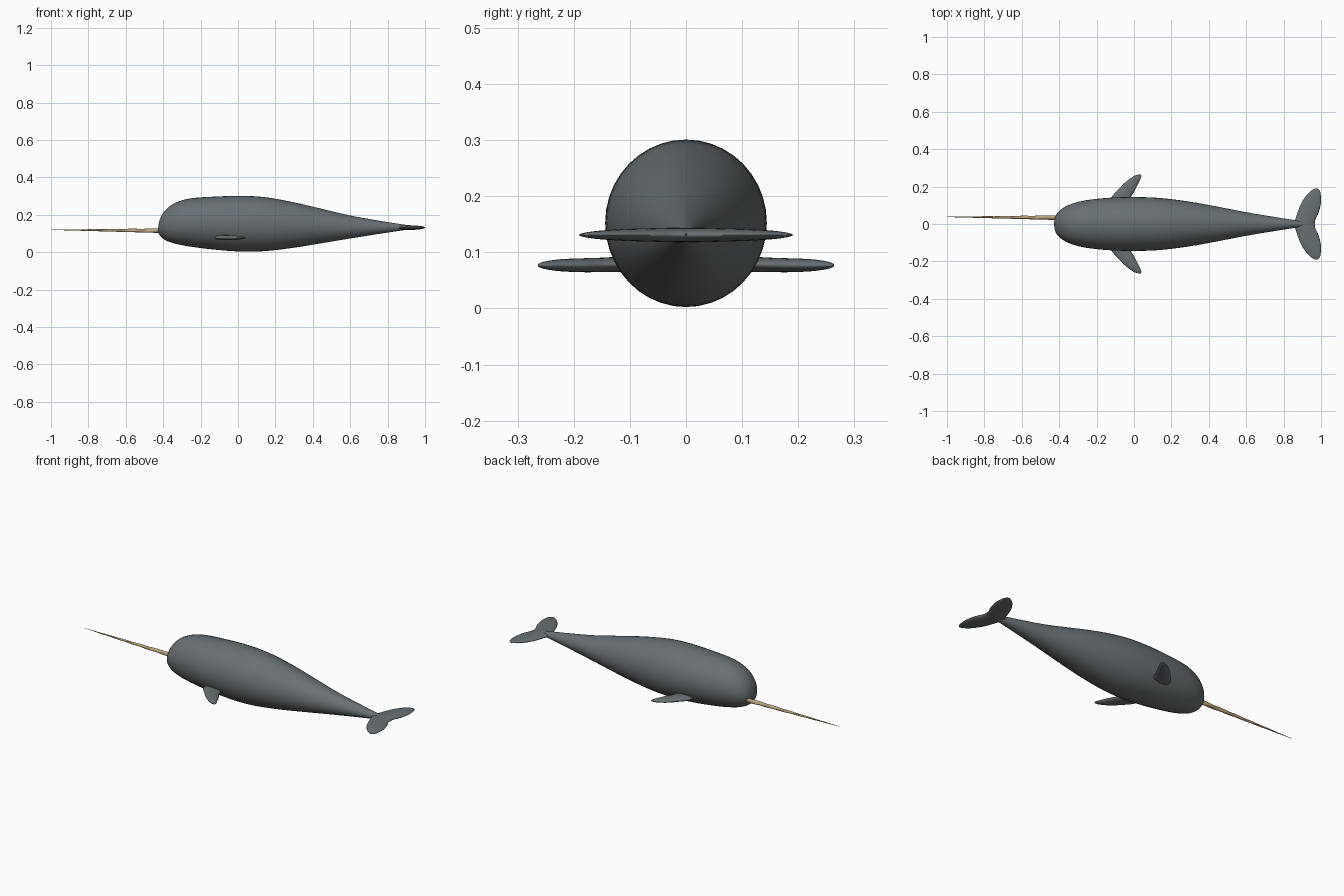
import bpy, bmesh, math
from mathutils import Vector

if "Cube" in bpy.data.objects:
    bpy.data.objects.remove(bpy.data.objects["Cube"])


def material(name, rgb):
    m = bpy.data.materials.new(name)
    m.diffuse_color = (*rgb, 1)
    m.use_nodes = True
    m.node_tree.nodes["Principled BSDF"].inputs["Base Color"].default_value = m.diffuse_color
    return m


GREY = material("slate grey skin", (0.14, 0.16, 0.17))
IVORY = material("aged ivory", (0.50, 0.39, 0.22))


def smooth_rows(rows, steps):
    """Catmull-Rom interpolation of a short table of sections."""
    out = []
    for i in range(len(rows) - 1):
        p = [rows[max(0, min(len(rows) - 1, i + k))] for k in (-1, 0, 1, 2)]
        for s in range(steps):
            t = s / steps
            out.append([0.5 * (2 * b + (c - a) * t + (2*a - 5*b + 4*c - d) * t * t
                               + (3*b - a - 3*c + d) * t ** 3) for a, b, c, d in zip(*p)])
    return out + [list(rows[-1])]


def loft(name, rings, mat, angle=60):
    """Skin closed rings of points and cap both ends."""
    bm = bmesh.new()
    loops = [[bm.verts.new(p) for p in ring] for ring in rings]
    n = len(loops[0])
    for a, b in zip(loops, loops[1:]):
        for k in range(n):
            bm.faces.new((a[k], a[(k + 1) % n], b[(k + 1) % n], b[k]))
    for loop in (loops[0], loops[-1]):
        c = bm.verts.new(sum((v.co for v in loop), Vector()) / n)
        for k in range(n):
            bm.faces.new((loop[k], loop[(k + 1) % n], c))
    bmesh.ops.recalc_face_normals(bm, faces=bm.faces)
    me = bpy.data.meshes.new(name)
    bm.to_mesh(me)
    bm.free()
    me.materials.append(mat)
    ob = bpy.data.objects.new(name, me)
    bpy.context.collection.objects.link(ob)
    bpy.ops.object.select_all(action='DESELECT')
    ob.select_set(True)
    bpy.context.view_layer.objects.active = ob
    bpy.ops.object.shade_smooth_by_angle(angle=math.radians(angle))
    return ob


def turn(n):
    return [2 * math.pi * k / n for k in range(n)]


# Body: x, bottom z, top z, half width
body = [
    (-0.427, 0.117, 0.125, 0.004), (-0.423, 0.097, 0.157, 0.032),
    (-0.41, 0.080, 0.193, 0.058), (-0.38, 0.060, 0.233, 0.085),
    (-0.33, 0.044, 0.266, 0.109), (-0.25, 0.029, 0.288, 0.128),
    (-0.12, 0.013, 0.297, 0.141), (0.02, 0.003, 0.301, 0.144),
    (0.15, 0.006, 0.293, 0.138), (0.30, 0.024, 0.266, 0.119),
    (0.45, 0.048, 0.231, 0.092), (0.60, 0.073, 0.196, 0.063),
    (0.75, 0.097, 0.169, 0.038), (0.87, 0.115, 0.150, 0.019),
    (0.93, 0.124, 0.141, 0.010), (0.965, 0.131, 0.134, 0.002),
]
loft("body", [[(x, w * math.cos(a), (lo + hi) / 2 + (hi - lo) / 2 * math.sin(a))
               for a in turn(40)] for x, lo, hi, w in smooth_rows(body, 4)], GREY)


# Fins: span y, leading x, trailing x, centre z, half thickness
def fin(name, table, side):
    rings = [[((a + b) / 2 + (b - a) / 2 * math.cos(t), side * y, z + h * math.sin(t))
              for t in turn(24)] for y, a, b, z, h in smooth_rows(table, 4)]
    return loft(name, rings, GREY)


flipper = [
    (0.090, -0.130, -0.025, 0.080, 0.015), (0.140, -0.122, -0.018, 0.078, 0.013),
    (0.180, -0.088, 0.005, 0.077, 0.0125), (0.220, -0.050, 0.024, 0.077, 0.011),
    (0.245, -0.018, 0.036, 0.077, 0.008), (0.258, 0.004, 0.039, 0.077, 0.005),
    (0.264, 0.024, 0.037, 0.077, 0.002),
]
fluke = [
    (0.000, 0.850, 0.966, 0.131, 0.013), (0.025, 0.862, 0.970, 0.131, 0.013),
    (0.060, 0.874, 0.987, 0.131, 0.012), (0.110, 0.894, 0.999, 0.131, 0.0105),
    (0.150, 0.920, 0.999, 0.131, 0.008), (0.175, 0.944, 0.994, 0.131, 0.005),
    (0.190, 0.967, 0.982, 0.131, 0.0015),
]
for side, label in ((-1, "right"), (1, "left")):
    fin("flipper_" + label, flipper, side)
    fin("tail_fluke_" + label, fluke, side)

# Tusk: tapered, twisted three-lobed spiral, off centre on the snout
rings = []
for i in range(97):
    t = i / 96
    r = 0.0115 * (1 - t) + 0.0008
    ring = []
    for a in turn(15):
        q = r * (1 + 0.10 * math.cos(3 * a - t * 12 * math.pi))
        ring.append((-0.39 - 0.61 * t, 0.034 + 0.004 * t + q * math.cos(a),
                     0.114 + 0.006 * t + q * math.sin(a)))
    rings.append(ring)
loft("tusk", rings, IVORY)
